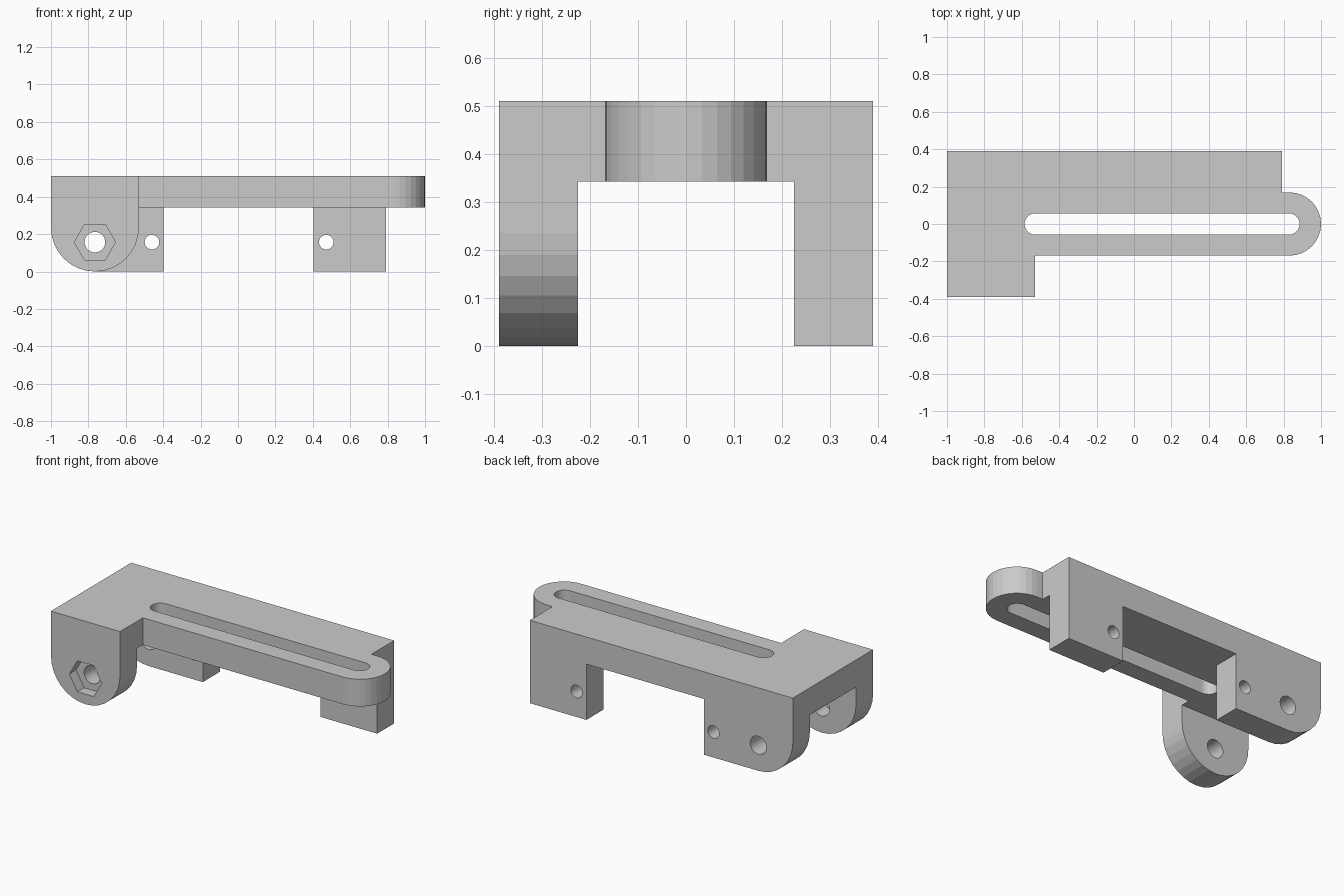
import bpy, bmesh
from math import sin, cos, radians

if "Cube" in bpy.data.objects:
    bpy.data.objects.remove(bpy.data.objects["Cube"])


def arc(cx, cy, r, a0, a1, n=16):
    return [(cx + r * cos(radians(a0 + (a1 - a0) * i / n)),
             cy + r * sin(radians(a0 + (a1 - a0) * i / n))) for i in range(n + 1)]


def circle(cx, cy, r, n=32):
    return arc(cx, cy, r, 0, 360, n)[:-1]


def prism(name, pts, lo, hi, axis='Z'):
    """Extrude a 2D profile between lo and hi along Z (xy profile) or Y (xz profile)."""
    bm = bmesh.new()
    put = (lambda u, v, w: (u, v, w)) if axis == 'Z' else (lambda u, v, w: (u, w, v))
    rings = [[bm.verts.new(put(u, v, w)) for u, v in pts] for w in (lo, hi)]
    bm.faces.new(rings[0])
    bm.faces.new(rings[1])
    for i in range(len(pts)):
        j = (i + 1) % len(pts)
        bm.faces.new((rings[0][i], rings[0][j], rings[1][j], rings[1][i]))
    bmesh.ops.recalc_face_normals(bm, faces=bm.faces)
    mesh = bpy.data.meshes.new(name)
    bm.to_mesh(mesh)
    bm.free()
    obj = bpy.data.objects.new(name, mesh)
    bpy.context.collection.objects.link(obj)
    return obj


def combine(target, tool, operation):
    """Apply an exact boolean and remove the helper."""
    mod = target.modifiers.new(operation, 'BOOLEAN')
    mod.operation, mod.object, mod.solver = operation, tool, 'EXACT'
    tool.hide_render = True
    bpy.context.view_layer.objects.active = target
    bpy.ops.object.modifier_apply(modifier=mod.name)
    bpy.data.objects.remove(tool, do_unlink=True)


TOP, UNDER = 0.51, 0.343     # plate heights
OUT, INN = 0.39, 0.225       # leg faces in y
PX, PZ = -0.765, 0.157       # pivot hole

# Slotted plate with rounded tongue
bracket = prism('slotted_bracket',
                [(-1, OUT), (-1, -OUT), (-0.53, -OUT), (-0.53, -0.168)]
                + arc(0.831, 0, 0.169, -90, 90)
                + [(0.79, 0.169), (0.79, OUT)], UNDER, TOP)

# Front ear and the two rear legs
parts = [
    ('front_ear', [(-1, UNDER)] + arc(PX, 0.235, 0.235, 180, 360) + [(-0.53, UNDER)], -OUT, -INN),
    ('rear_ear', [(-1, UNDER)] + arc(PX, 0.235, 0.235, 180, 270, 8)
     + [(-0.397, 0), (-0.397, UNDER)], INN, OUT),
    ('rear_leg', [(0.405, UNDER), (0.405, 0), (0.79, 0), (0.79, UNDER)], INN, OUT),
]
for name, pts, lo, hi in parts:
    combine(bracket, prism(name, pts, lo, hi, 'Y'), 'UNION')

# Long slot, pivot hole, pin holes and hexagonal nut recess
cutters = [
    prism('slot', arc(0.828, 0, 0.057, -90, 90) + arc(-0.528, 0, 0.057, 90, 270), 0.2, 0.7),
    prism('pivot_hole', circle(PX, PZ, 0.055), -0.6, 0.6, 'Y'),
    prism('pin_hole_a', circle(-0.46, PZ, 0.039), 0.1, 0.6, 'Y'),
    prism('pin_hole_b', circle(0.472, PZ, 0.039), 0.1, 0.6, 'Y'),
    prism('nut_recess', circle(PX, PZ, 0.11, 6), -0.6, -0.325, 'Y'),
]
for cutter in cutters:
    combine(bracket, cutter, 'DIFFERENCE')
